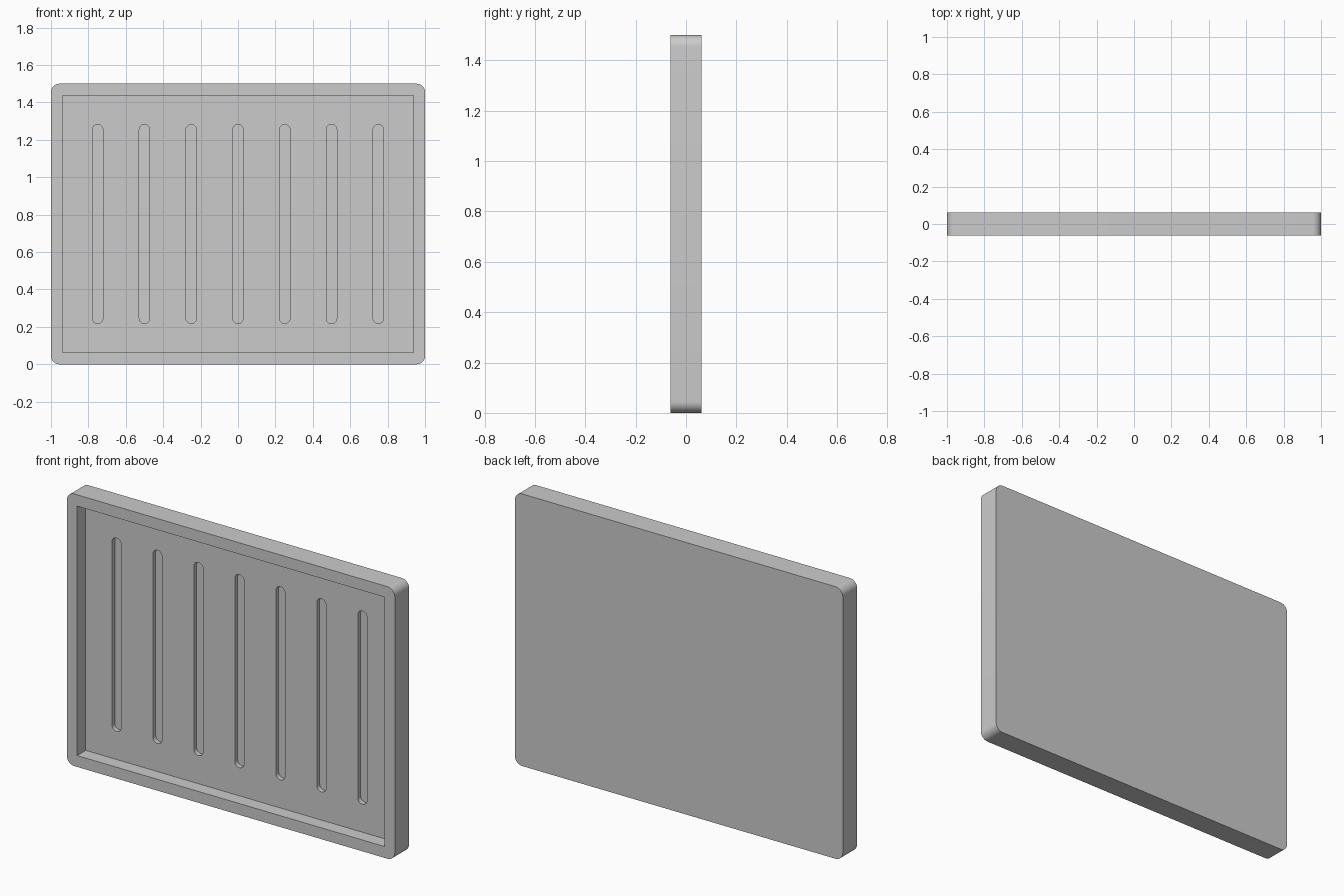
import bpy, bmesh, math

if "Cube" in bpy.data.objects:
    bpy.data.objects.remove(bpy.data.objects["Cube"])

W, H, T = 2.0, 1.5, 0.125      # panel size
RIM = 0.0625                   # frame width
RECESS_Y = 0.0125              # floor of the recess
SLOT_Y = 0.0375                # floor of the grooves


def rounded_rect(cx, cz, w, h, r, seg):
    """Outline in the xz plane; r = 0 gives sharp corners."""
    pts = []
    for k, (sx, sz) in enumerate([(1, 1), (-1, 1), (-1, -1), (1, -1)]):
        ox, oz = cx + sx * (w / 2 - r), cz + sz * (h / 2 - r)
        for i in range(seg + 1 if r else 1):
            a = (k + i / seg) * math.pi / 2
            pts.append((ox + r * math.cos(a), oz + r * math.sin(a)))
    return pts


def prism(name, outlines, y0, y1):
    """Extrude outlines from y0 to y1 into one object."""
    bm = bmesh.new()
    for pts in outlines:
        face = bm.faces.new([bm.verts.new((x, y0, z)) for x, z in pts])
        ext = bmesh.ops.extrude_face_region(bm, geom=[face])
        for v in ext["geom"]:
            if isinstance(v, bmesh.types.BMVert):
                v.co.y = y1
    bmesh.ops.remove_doubles(bm, verts=bm.verts, dist=1e-5)
    bmesh.ops.recalc_face_normals(bm, faces=bm.faces)
    mesh = bpy.data.meshes.new(name)
    bm.to_mesh(mesh)
    bm.free()
    obj = bpy.data.objects.new(name, mesh)
    bpy.context.collection.objects.link(obj)
    return obj


def carve(target, cutter):
    cutter.hide_render = True
    bpy.context.view_layer.objects.active = target
    mod = target.modifiers.new("carve", "BOOLEAN")
    mod.operation, mod.solver, mod.object = "DIFFERENCE", "EXACT", cutter
    bpy.ops.object.modifier_apply(modifier=mod.name)
    bpy.data.objects.remove(cutter)


# Slab with rounded corners
panel = prism("grooved_panel", [rounded_rect(0, H / 2, W, H, 0.045, 10)], -T / 2, T / 2)

# Recess inside the frame
carve(panel, prism("recess_cutter",
      [rounded_rect(0, H / 2, W - 2 * RIM, H - 2 * RIM, 0, 1)], -0.2, RECESS_Y))

# Seven round-ended grooves in the recess floor
slots = [rounded_rect(0.25 * i, H / 2, 0.056, 1.065, 0.028, 8) for i in range(-3, 4)]
carve(panel, prism("groove_cutter", slots, -0.2, SLOT_Y))

# Smooth rounded corners, sharp edges elsewhere
bpy.ops.object.select_all(action="DESELECT")
panel.select_set(True)
bpy.context.view_layer.objects.active = panel
bpy.ops.object.shade_smooth_by_angle(angle=math.radians(30))
